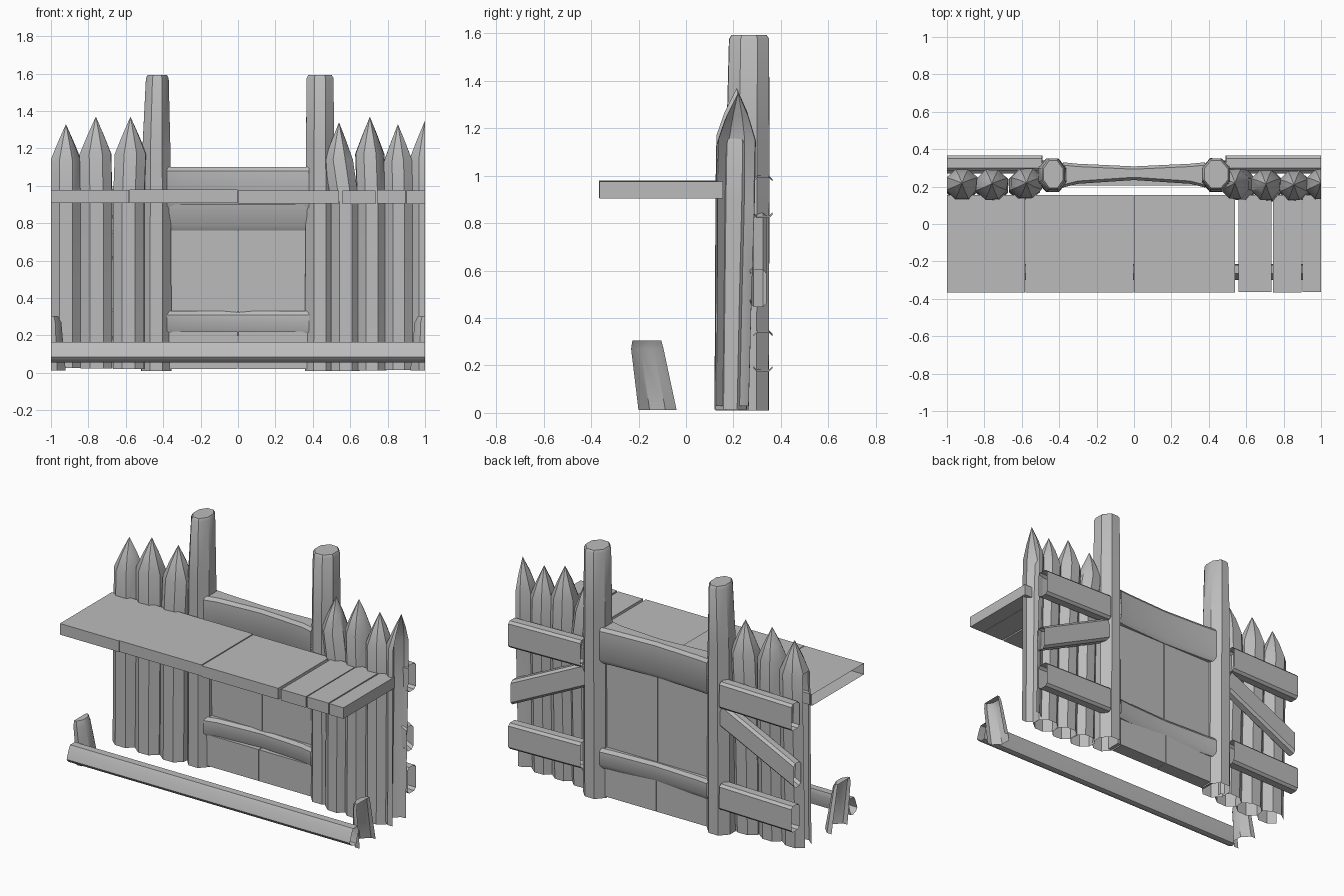
import bpy, bmesh, math, random
from mathutils import Vector

random.seed(4)
if "Cube" in bpy.data.objects:
    bpy.data.objects.remove(bpy.data.objects["Cube"], do_unlink=True)

GREY = (0.5, 0.5, 0.5, 1)
wood = bpy.data.materials.new("weathered_grey_wood")
wood.use_nodes = True
wood.diffuse_color = GREY
wood.node_tree.nodes["Principled BSDF"].inputs["Base Color"].default_value = GREY


def finish(name, bm, seal):
    """Trim at both ends of the wall, then make the object."""
    for side in (-1, 1):
        cut = bmesh.ops.bisect_plane(bm, geom=bm.verts[:] + bm.edges[:] + bm.faces[:],
                                     plane_co=(side, 0, 0), plane_no=(side, 0, 0), clear_outer=True)
        rim = [e for e in cut["geom_cut"] if isinstance(e, bmesh.types.BMEdge) and e.is_boundary]
        if seal and rim:
            bmesh.ops.holes_fill(bm, edges=rim)
    mesh = bpy.data.meshes.new(name)
    bm.to_mesh(mesh)
    bm.free()
    mesh.materials.append(wood)
    ob = bpy.data.objects.new(name, mesh)
    bpy.context.collection.objects.link(ob)
    bpy.ops.object.select_all(action="DESELECT")
    ob.select_set(True)
    bpy.context.view_layer.objects.active = ob
    bpy.ops.object.shade_smooth_by_angle(angle=math.radians(35))


def loft(name, loops, first=True, last=True, seal=False):
    """Skin a list of equal point loops, with optional end caps."""
    bm = bmesh.new()
    rings = [[bm.verts.new(p) for p in loop] for loop in loops]
    n = len(rings[0])
    for a, b in zip(rings, rings[1:]):
        for i in range(n):
            bm.faces.new((a[i], a[(i + 1) % n], b[(i + 1) % n], b[i]))
    caps = [bm.faces.new(rings[0]), bm.faces.new(rings[-1])]
    bmesh.ops.recalc_face_normals(bm, faces=bm.faces)
    bmesh.ops.delete(bm, geom=[c for c, keep in zip(caps, (first, last)) if not keep],
                     context="FACES_ONLY")
    bmesh.ops.remove_doubles(bm, verts=bm.verts, dist=0.0005)
    finish(name, bm, seal)


def log(name, rings, rough=0.0, seal=False):
    """Upright eight-sided log, open below, from rings of x, y, z, half width, half depth."""
    wobble = [1 + random.uniform(-rough, rough) for _ in range(8)]
    angles = [math.tau * (i + 0.5) / 8 for i in range(8)]
    loft(name, [[(x + rx * w * math.cos(a), y + ry * w * math.sin(a), z)
                 for a, w in zip(angles, wobble)] for x, y, z, rx, ry in rings],
         first=False, seal=seal)


def beam(name, start, end, height, depth, bevel=0.015):
    """Squared timber between two points, with worn edges and open ends."""
    start, end = Vector(start), Vector(end)
    out = Vector((0, 1, 0))
    up = (end - start).normalized().cross(out).normalized()
    h, d = height / 2, depth / 2
    section = [(-d, -h + bevel), (-d, h - bevel), (-d + bevel, h), (d - bevel, h),
               (d, h - bevel), (d, -h + bevel), (d - bevel, -h), (-d + bevel, -h)]
    loft(name, [[p + out * a + up * b for a, b in section] for p in (start, end)],
         first=False, last=False)


def box(name, x, y, z, first=True):
    """Plain board from three ranges."""
    loft(name, [[(px, y[0], z[0]), (px, y[0], z[1]), (px, y[1], z[1]), (px, y[1], z[0])]
                for px in x], first=first)


# Tall gate posts
for label, x, top_x, top_w in (("right", -0.437, -0.432, 0.066), ("left", 0.438, 0.438, 0.078)):
    log(label + "_gate_post", [
        (x, 0.26, 0.01, 0.088, 0.096), (x, 0.262, 0.9, 0.084, 0.097),
        (x, 0.262, 1.2, 0.081, 0.097), (top_x, 0.266, 1.575, top_w, 0.091),
        (top_x, 0.266, 1.592, top_w - 0.01, 0.08)], 0.015)

# Pointed palisade stakes: base x, tip x, tip height
stakes = [(-0.92, -0.92, 1.33), (-0.755, -0.76, 1.37), (-0.585, -0.575, 1.37),
          (0.575, 0.54, 1.34), (0.715, 0.705, 1.37), (0.86, 0.855, 1.33), (1.0, 1.0, 1.35)]
for i, (x, tip, top) in enumerate(stakes):
    y = 0.2 + random.uniform(-0.006, 0.006)
    w = 0.09 if x < 0 else 0.083
    log("palisade_stake_%d" % (i + 1), [
        (x, y - 0.008, random.uniform(0.01, 0.03), w, 0.073),
        (x, y, 0.5, w, 0.078), (x, y + 0.007, 0.9, w, 0.085),
        (tip, y + 0.011, top - 0.2, w, 0.085),
        (tip, y + 0.013, top - 0.1, w * 0.52, 0.05),
        (tip, y + 0.015, top, 0.0, 0.0)], 0.05)

# Gate: two leaves, a waisted head beam and a cross rail
for side, label in ((-1, "right"), (1, "left")):
    xs = sorted((side * 0.002, side * 0.38))
    box(label + "_gate_leaf", xs, (0.245, 0.285), (0.2, 0.95))
    box(label + "_gate_kick_board", xs, (0.21, 0.3), (0.02, 0.22))

head_rows = [(-0.38, 0.195, 0.33), (-0.3, 0.215, 0.322), (0, 0.235, 0.308),
             (0.3, 0.215, 0.322), (0.38, 0.195, 0.33)]
for name, low, high in (("gate_head_beam", 0.87, 1.1), ("gate_cross_rail", 0.2, 0.33)):
    loft(name, [[(x, a, low + 0.03), (x, a, high - 0.02), (x, a + 0.015, high),
                 (x, b - 0.015, high), (x, b, high - 0.02), (x, b, low + 0.03),
                 (x, b - 0.02, low), (x, a + 0.02, low)] for x, a, b in head_rows],
         first=False, last=False)
# Sloped board above the gate recess
loft("gate_upper_front_board", [[(x, 0.205, 0.9), (x, 0.245, 0.9), (x, 0.245, 0.76), (x, 0.225, 0.79)]
                                for x in (-0.37, 0.37)], first=False, last=False)

# Rails and braces on the back of the palisade
for side, label in ((-1, "right"), (1, "left")):
    beam(label + "_upper_back_rail", (side * 0.49, 0.325, 0.915), (side * 1.02, 0.325, 0.905), 0.17, 0.08)
    beam(label + "_lower_back_rail", (side * 0.49, 0.325, 0.265), (side * 1.02, 0.325, 0.255), 0.165, 0.08)
    beam(label + "_back_brace", (side * 0.47, 0.305, 0.78), (side * 1.05, 0.305, 0.5), 0.14, 0.07)

# Plank walkway, open at its right end
seams = [(-1, -0.582), (-0.58, -0.002), (0, 0.54), (0.56, 0.735), (0.743, 0.895), (0.9, 1)]
for i, span in enumerate(seams):
    lift = random.uniform(-0.005, 0.004)
    box("walkway_plank_%d" % (i + 1), span, (-0.368 + abs(lift), 0.155),
        (0.907 + lift, 0.978 + lift), first=i > 0)

# Low front log, open at its ends
section = [(-0.3, 0.085), (-0.28, 0.14), (-0.265, 0.165), (-0.22, 0.166),
           (-0.214, 0.14), (-0.235, 0.06), (-0.255, 0.055), (-0.285, 0.065)]
loft("front_kerb_log", [[(x, y, z) for y, z in section] for x in (-1, 1)], first=False, last=False)

# Leaning stubs that hold the front log
for side, label in ((-1, "right"), (1, "left")):
    log(label + "_kerb_stub", [
        (side, -0.12, 0.012, 0.085, 0.087), (side, -0.163, 0.27, 0.06, 0.074),
        (side, -0.165, 0.305, 0.04, 0.066)], seal=side > 0)
